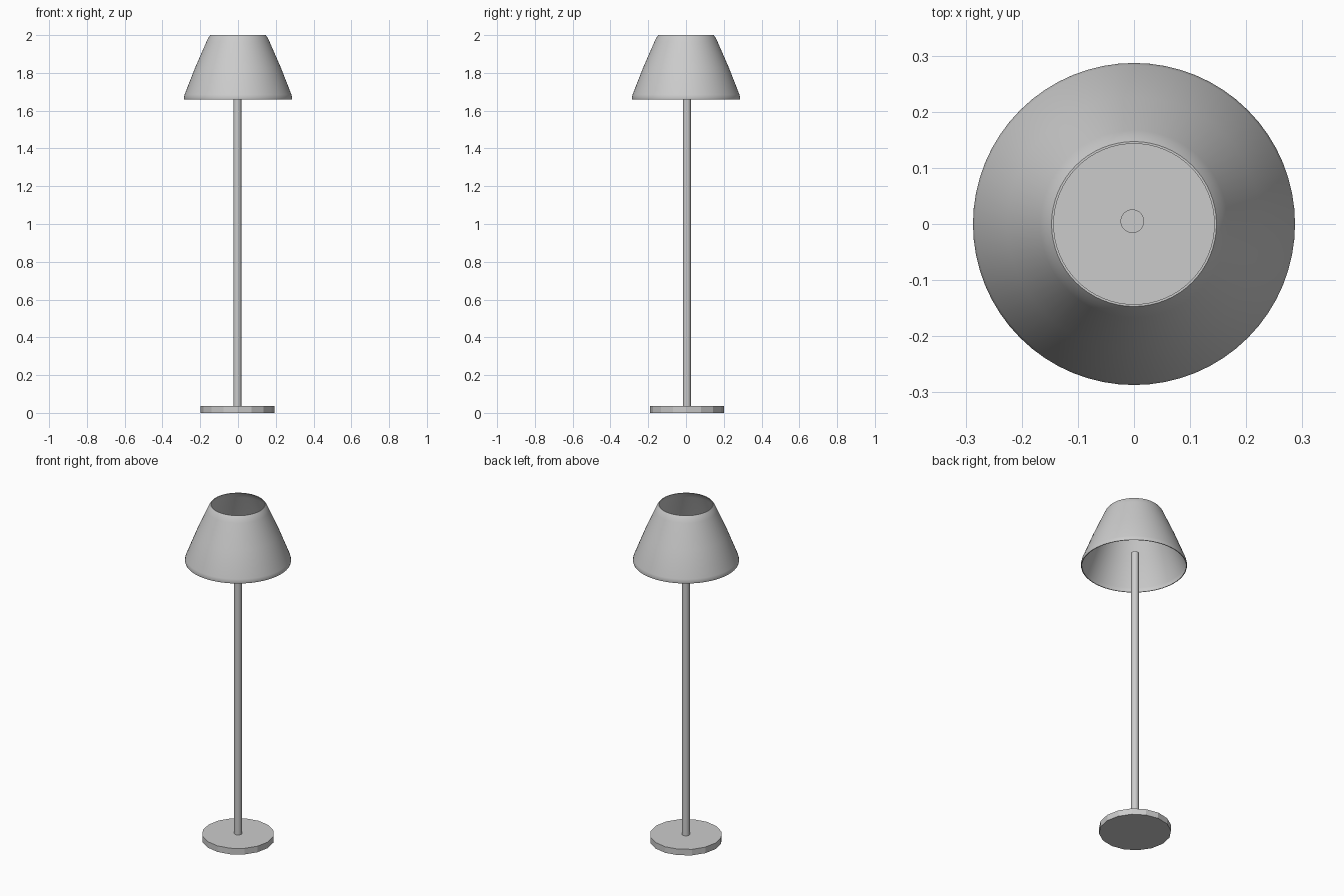
import bpy, math

if "Cube" in bpy.data.objects:
    bpy.data.objects.remove(bpy.data.objects["Cube"])

AXIS = (-0.003, 0.005)  # base and pole sit very slightly off the shade's centre


def lathe(name, profile, sides, centre=(0, 0), closed=False):
    """Revolve (radius, z) points around z; open profiles get end caps."""
    verts = [(centre[0] + r * math.cos(2 * math.pi * i / sides),
              centre[1] + r * math.sin(2 * math.pi * i / sides), z)
             for r, z in profile for i in range(sides)]
    n = len(profile)
    faces = []
    for k in range(n if closed else n - 1):
        a, b = k * sides, (k + 1) % n * sides
        for i in range(sides):
            j = (i + 1) % sides
            faces.append((a + i, a + j, b + j, b + i))
    if not closed:
        faces.append(tuple(reversed(range(sides))))
        faces.append(tuple(range((n - 1) * sides, n * sides)))
    mesh = bpy.data.meshes.new(name)
    mesh.from_pydata(verts, [], faces)
    obj = bpy.data.objects.new(name, mesh)
    bpy.context.collection.objects.link(obj)
    return obj


def smooth(obj):
    bpy.ops.object.select_all(action='DESELECT')
    obj.select_set(True)
    bpy.context.view_layer.objects.active = obj
    bpy.ops.object.shade_smooth_by_angle(angle=math.radians(35))


# Faceted disc foot
lathe("base", [(0.195, 0.0), (0.195, 0.036)], 16, AXIS)

# Slim upright, ending inside the shade
smooth(lathe("pole", [(0.021, 0.03), (0.021, 1.74)], 32, AXIS))

# Thin open shade: outer wall upward, then inner wall back down
outer = [(0.285, 1.66), (0.287, 1.668), (0.283, 1.685), (0.226, 1.83),
         (0.167, 1.965), (0.158, 1.985), (0.147, 2.0)]
inner = [(r - 0.004, z) for r, z in reversed(outer)]
smooth(lathe("lampshade", outer + inner, 64, closed=True))
